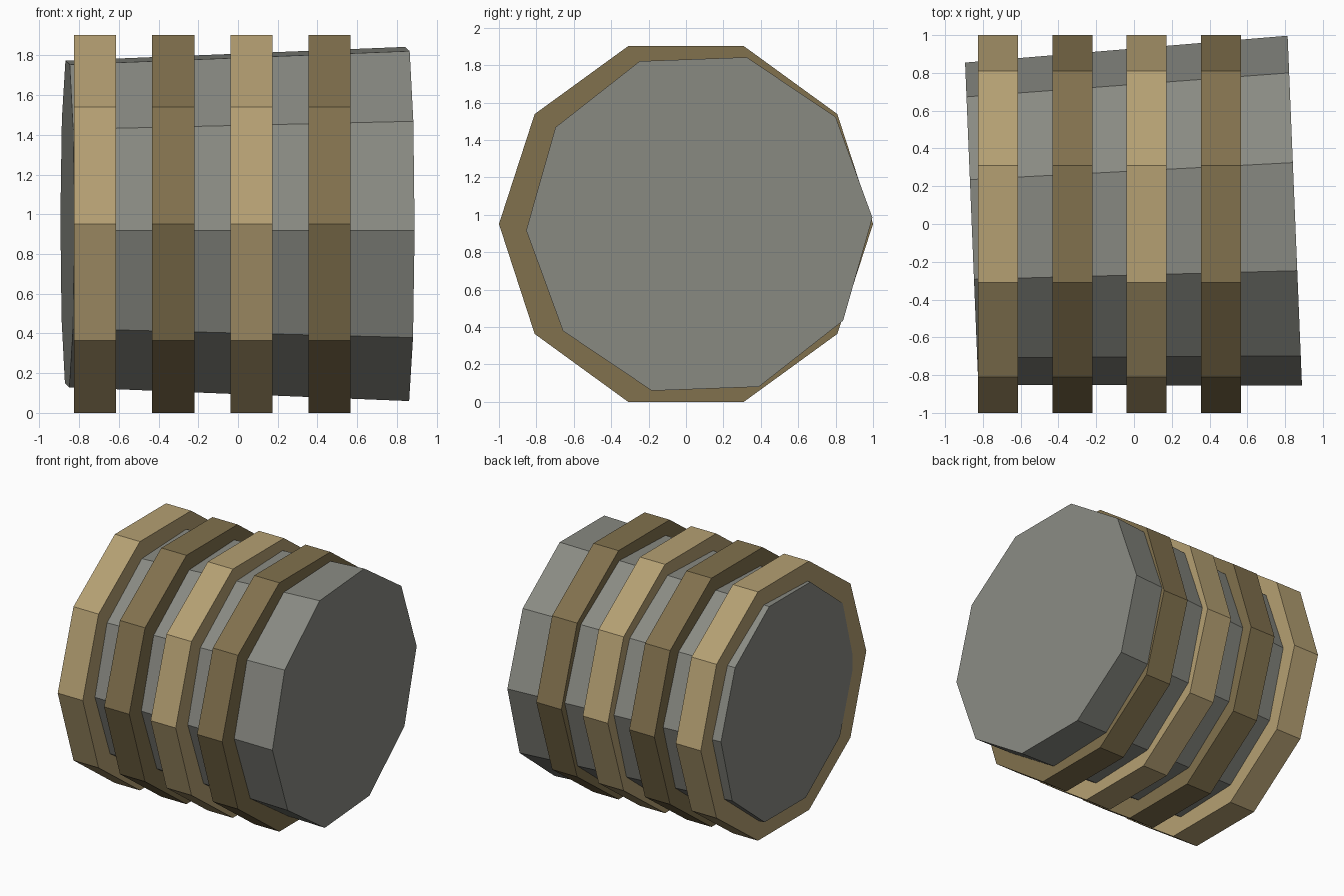
import bpy, bmesh, math
from mathutils import Matrix

if "Cube" in bpy.data.objects:
    bpy.data.objects.remove(bpy.data.objects["Cube"])

SIDES = 10
AXIS_Z = math.sin(math.radians(72))  # decagon rests on its flat side


def material(name, rgb):
    m = bpy.data.materials.new(name)
    m.diffuse_color = (*rgb, 1)
    m.use_nodes = True
    m.node_tree.nodes["Principled BSDF"].inputs["Base Color"].default_value = m.diffuse_color
    return m


def prism(name, x0, x1, r0, r1, mat, phase=0.0):
    """Capped decagonal prism or taper along the x axis."""
    bm = bmesh.new()
    loops = []
    for x, r in ((x0, r0), (x1, r1)):
        angles = [phase + math.tau * i / SIDES for i in range(SIDES)]
        loops.append([bm.verts.new((x, r * math.cos(a), r * math.sin(a))) for a in angles])
    a, b = loops
    for i in range(SIDES):
        j = (i + 1) % SIDES
        bm.faces.new((a[i], a[j], b[j], b[i]))
    bm.faces.new(a)
    bm.faces.new(b)
    bmesh.ops.recalc_face_normals(bm, faces=bm.faces)
    me = bpy.data.meshes.new(name)
    bm.to_mesh(me)
    bm.free()
    me.materials.append(mat)
    ob = bpy.data.objects.new(name, me)
    bpy.context.collection.objects.link(ob)
    return ob


grey = material("stone_grey", (0.25, 0.255, 0.225))
light = material("light_tan", (0.46, 0.35, 0.17))
dark = material("dark_tan", (0.22, 0.165, 0.075))

# Tapered core, slightly yawed and rolled
core = prism("core", -0.856, 0.856, 0.855, 0.927, grey, math.radians(2.1))
core.matrix_world = (Matrix.Translation((-0.004, 0.036, AXIS_Z))
                     @ Matrix.Rotation(math.radians(2.35), 4, 'Z'))

# Alternating bands around the core
for i, x in enumerate((-0.825, -0.432, -0.039, 0.354)):
    band = prism(f"band_{i + 1}", x, x + 0.212, 1, 1, dark if i % 2 else light)
    band.location.z = AXIS_Z
